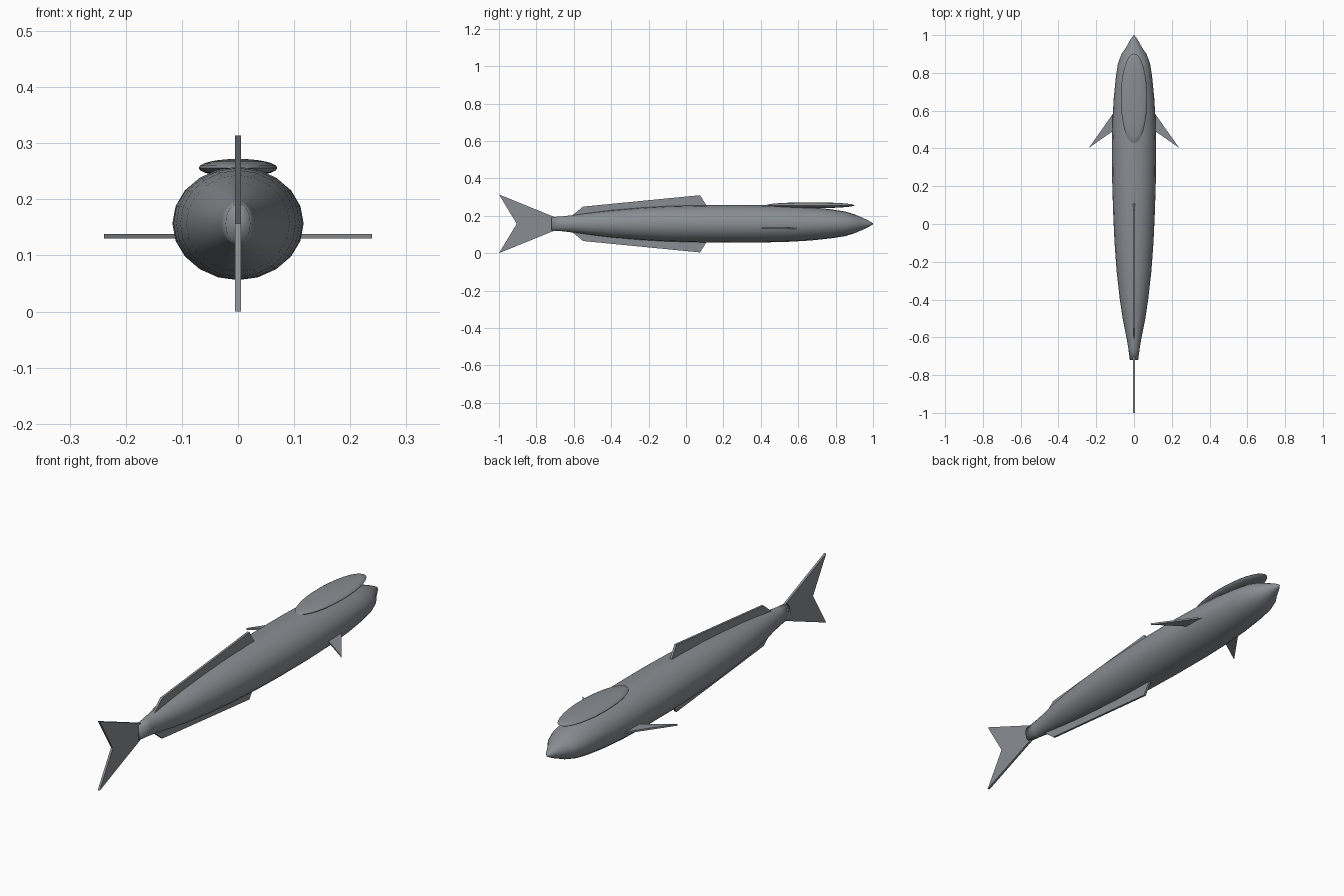
import bpy, bmesh
from math import sin, cos, pi

if "Cube" in bpy.data.objects:
    bpy.data.objects.remove(bpy.data.objects["Cube"])

CZ = 0.157   # height of the body axis
SIDES = 20

# dark slate skin
skin = bpy.data.materials.new("slate_skin")
skin.diffuse_color = (0.25, 0.27, 0.29, 1)
skin.use_nodes = True
skin.node_tree.nodes["Principled BSDF"].inputs["Base Color"].default_value = skin.diffuse_color


def finish(name, bm, smooth_angle=None):
    bmesh.ops.recalc_face_normals(bm, faces=bm.faces)
    me = bpy.data.meshes.new(name)
    bm.to_mesh(me)
    bm.free()
    me.materials.append(skin)
    ob = bpy.data.objects.new(name, me)
    bpy.context.collection.objects.link(ob)
    if smooth_angle:
        bpy.ops.object.select_all(action='DESELECT')
        ob.select_set(True)
        bpy.context.view_layer.objects.active = ob
        bpy.ops.object.shade_smooth_by_angle(angle=smooth_angle)
    return ob


def plate(name, pts, offset):
    """Flat fin: closed outline of 3D points, extruded by offset, centred on the outline."""
    bm = bmesh.new()
    vs = [bm.verts.new([c - o / 2 for c, o in zip(p, offset)]) for p in pts]
    face = bm.faces.new(vs)
    ext = bmesh.ops.extrude_face_region(bm, geom=[face])
    top = [v for v in ext["geom"] if isinstance(v, bmesh.types.BMVert)]
    bmesh.ops.translate(bm, verts=top, vec=offset)
    return finish(name, bm)


# body: (y, half width, half height) stations
stations = [
    (-0.72, 0.022, 0.036), (-0.66, 0.030, 0.040), (-0.60, 0.040, 0.047),
    (-0.50, 0.060, 0.061), (-0.40, 0.075, 0.073), (-0.25, 0.092, 0.086),
    (-0.10, 0.103, 0.095), (0.05, 0.110, 0.099), (0.20, 0.115, 0.101),
    (0.40, 0.117, 0.100), (0.55, 0.114, 0.096), (0.67, 0.107, 0.089),
    (0.78, 0.096, 0.077), (0.85, 0.085, 0.066), (0.90, 0.066, 0.051),
    (0.935, 0.042, 0.036), (0.96, 0.028, 0.025), (0.98, 0.017, 0.015),
    (1.00, 0.002, 0.003),
]
bm = bmesh.new()
rings = []
for y, rx, rz in stations:
    rings.append([bm.verts.new((rx * cos(2 * pi * i / SIDES), y,
                                CZ + rz * sin(2 * pi * i / SIDES)))
                  for i in range(SIDES)])
for a, b in zip(rings, rings[1:]):
    for i in range(SIDES):
        j = (i + 1) % SIDES
        bm.faces.new((a[i], a[j], b[j], b[i]))
bm.faces.new(rings[0])
bm.faces.new(rings[-1])
finish("body", bm, pi)

# sucker disc on top of the head
bm = bmesh.new()
bmesh.ops.create_uvsphere(bm, u_segments=32, v_segments=12, radius=1)
bmesh.ops.scale(bm, vec=(0.070, 0.237, 0.016), verts=bm.verts)
bmesh.ops.translate(bm, vec=(0, 0.665, 0.256), verts=bm.verts)
finish("sucker_disc", bm, 0.8)

# dorsal and anal fins, mirrored about the body axis
for name, s in (("dorsal_fin", 1), ("anal_fin", -1)):
    outline = [(-0.62, 0.035), (-0.55, 0.092), (0.075, 0.153),
               (0.115, 0.090), (0.0, 0.075), (-0.40, 0.045)]
    plate(name, [(0, y, CZ + s * h) for y, h in outline], (0.01, 0, 0))

# forked tail fin
tail = [(-0.70, 0.035), (-1.0, 0.157), (-0.905, 0), (-1.0, -0.157), (-0.70, -0.035)]
plate("tail_fin", [(0, y, CZ + h) for y, h in tail], (0.01, 0, 0))

# pectoral fins
for name, s in (("pectoral_fin_right", 1), ("pectoral_fin_left", -1)):
    outline = [(0.10, 0.60), (0.239, 0.403), (0.10, 0.50)]
    plate(name, [(s * x, y, 0.134) for x, y in outline], (0, 0, 0.008))
